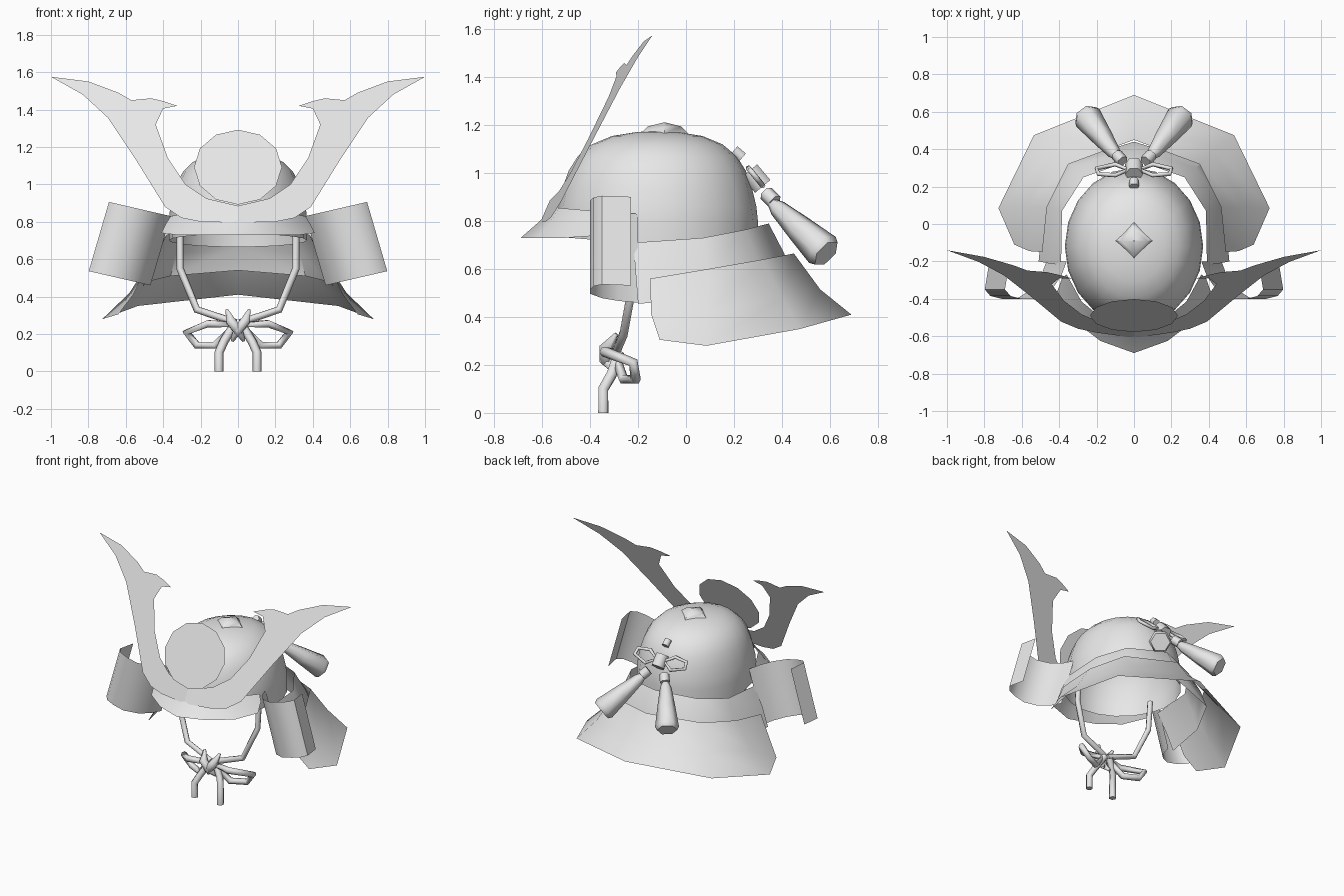
import bpy, math
from mathutils import Vector

cube = bpy.data.objects.get("Cube")
if cube:
    bpy.data.objects.remove(cube, do_unlink=True)

grey = bpy.data.materials.new("plain_grey")
grey.use_nodes = True
COLOUR = (0.8, 0.8, 0.8, 1)
grey.diffuse_color = COLOUR
grey.node_tree.nodes["Principled BSDF"].inputs["Base Color"].default_value = COLOUR


def add_mesh(name, verts, faces, mirror=False, smooth=True):
    me = bpy.data.meshes.new(name)
    me.from_pydata([tuple(v) for v in verts], [], faces)
    me.materials.append(grey)
    if smooth:
        me.shade_smooth()
        me.set_sharp_from_angle(angle=math.radians(42))
    ob = bpy.data.objects.new(name, me)
    bpy.context.collection.objects.link(ob)
    if mirror:
        mod = ob.modifiers.new("mirror", 'MIRROR')
        mod.merge_threshold = 0.002
    return ob


def loft(name, rows, mirror=False, closed=False):
    """Skin a grid of points, row to row."""
    n = len(rows[0])
    verts = [p for row in rows for p in row]
    faces = []
    for r in range(len(rows) - 1):
        for i in range(n if closed else n - 1):
            j = (i + 1) % n
            faces.append((r * n + i, r * n + j, (r + 1) * n + j, (r + 1) * n + i))
    return add_mesh(name, verts, faces, mirror)


def tube(name, pts, radii, closed=False):
    """Poly curve with a round section; radii is a number or one per point."""
    cu = bpy.data.curves.new(name, 'CURVE')
    cu.dimensions = '3D'
    cu.bevel_depth = 1
    cu.bevel_resolution = 1
    cu.use_fill_caps = True
    sp = cu.splines.new('POLY')
    sp.points.add(len(pts) - 1)
    sp.use_cyclic_u = closed
    for i, p in enumerate(pts):
        sp.points[i].co = (*p, 1)
        sp.points[i].radius = radii[i] if isinstance(radii, (list, tuple)) else radii
    cu.materials.append(grey)
    ob = bpy.data.objects.new(name, cu)
    bpy.context.collection.objects.link(ob)
    return ob


def ring(cy, a, b, z, n, tilt=0):
    angs = [2 * math.pi * i / n for i in range(n)]
    return [(a * math.cos(t), cy + b * math.sin(t), z - tilt * math.sin(t)) for t in angs]


# Helmet bowl, hem dropping towards the back
profile = [(1, .8), (.985, .86), (.94, .94), (.88, 1.01), (.79, 1.07),
           (.65, 1.12), (.45, 1.155), (.2, 1.172), (.01, 1.176)]
rows = [ring(-.12, .37, .42, .7, 20, .035)]
rows += [ring(-.12, .37 * s, .42 * s, z, 20) for s, z in profile]
loft("helmet_bowl", rows, closed=True)

# Four-sided crown knob
loft("crown_knob", [ring(-.09, r, r, z, 4) for r, z in
                    ((.1, 1.165), (.07, 1.195), (.002, 1.212))], closed=True)

# Neck guard: two flaring bands, open at the front
loft("neck_guard_upper", [
    [(0, .345, .79), (.27, .25, .765), (.385, .07, .73), (.39, -.22, .71)],
    [(0, .41, .665), (.33, .3, .63), (.44, .09, .6), (.46, -.21, .58)],
    [(0, .44, .54), (.36, .33, .51), (.48, .09, .48), (.51, -.2, .455)]], mirror=True)
loft("neck_guard_lower", [
    [(0, .45, .665), (.35, .32, .64), (.465, .09, .6), (.49, -.15, .56)],
    [(0, .56, .515), (.43, .4, .48), (.58, .09, .42), (.56, -.145, .41)],
    [(0, .69, .41), (.535, .475, .35), (.725, .085, .28), (.64, -.11, .305)]], mirror=True)

# Front brim
loft("brim", [
    [(0, -.555, .86), (.14, -.53, .855), (.28, -.415, .845), (.36, -.27, .83)],
    [(0, -.61, .8), (.16, -.57, .79), (.31, -.46, .785), (.385, -.29, .79)],
    [(0, -.69, .73), (.18, -.625, .73), (.33, -.51, .73), (.41, -.36, .74)]], mirror=True)

# Curled side plates, leaning outwards at the foot
plan = [(.36, -.2), (.39, -.28), (.44, -.35), (.52, -.4), (.6, -.4),
        (.66, -.385), (.69, -.35), (.67, -.23)]
top = [Vector((x, y, .83 + (x - .36) * .23)) for x, y in plan]
foot = [p + Vector((.108, 0, -.37)) for p in top]
loft("side_plate", [top, foot], mirror=True)


# Crest: two flat horns on a swept plane, with a disc between them
def on_crest(x, z, lift=0):
    return (x, -.606 + .125 * abs(x) + .44 * (z - .8) - lift, z)


horn = [(0, .795), (.2, .8), (.3, .82), (.39, .88), (.545, 1.13), (.695, 1.355),
        (.83, 1.48), (1, 1.575), (.8, 1.55), (.64, 1.49), (.57, 1.45), (.465, 1.46),
        (.4, 1.445), (.325, 1.42), (.4, 1.405), (.44, 1.32), (.375, 1.14),
        (.28, 1), (.17, .925), (0, .885)]
add_mesh("crest_horns", [on_crest(x, z) for x, z in horn],
         [tuple(range(len(horn)))], mirror=True, smooth=False)

disc = []
for i in range(12):
    t = math.tau * i / 12
    x, y, z = on_crest(0, 1.092 + .2 * math.cos(t), .012)
    disc.append((.235 * math.sin(t), y, z))
add_mesh("crest_disc", disc, [tuple(range(12))], smooth=False)

# Chin cords with a bow, and the bow and tassels at the back
for s, side in ((1, "left"), (-1, "right")):
    def flip(pts):
        return [(s * x, y, z) for x, y, z in pts]

    tube(side + "_chin_cord", flip([(.31, -.2, .76), (.31, -.22, .55),
                                    (.22, -.26, .33), (.01, -.29, .26)]), .02)
    tube(side + "_chin_loop", flip([(.02, -.3, .25), (.16, -.34, .255), (.275, -.22, .21),
                                    (.22, -.21, .14), (.12, -.26, .14)]), .022, closed=True)
    tube(side + "_chin_tail", flip([(.02, -.28, .25), (.075, -.31, .16), (.102, -.345, .1),
                                    (.102, -.345, 0)]), .024)
    tube(side + "_chin_knot", flip([(.06, -.29, .33), (.04, -.335, .27), (.0, -.335, .22),
                                    (-.03, -.29, .165)]), [.008, .028, .028, .01])

    loop = [(.03, 0), (.1, .045), (.19, .035), (.2, -.01), (.1, -.045)]
    tube(side + "_back_loop", [(s * x, .29 - .65 * u, .985 + .8 * u) for x, u in loop],
         .012, closed=True)
    tube(side + "_tassel_knot", flip([(.062, .335, .915), (.092, .37, .88)]), .033)
    a, b = Vector((.09, .36, .875)), Vector((.26, .585, .665))
    path = [a.lerp(b, t) for t in (0, .1, .5, .93, 1)]
    tube(side + "_tassel", flip(path), [.022, .037, .058, .078, .066])

# Back bow centre and the bead above it
tube("back_bow_knot", [(0, .265, 1.01), (0, .32, .945)], .048)
tube("back_bow_bead", [(0, .2, 1.095), (0, .235, 1.065)], .026)
